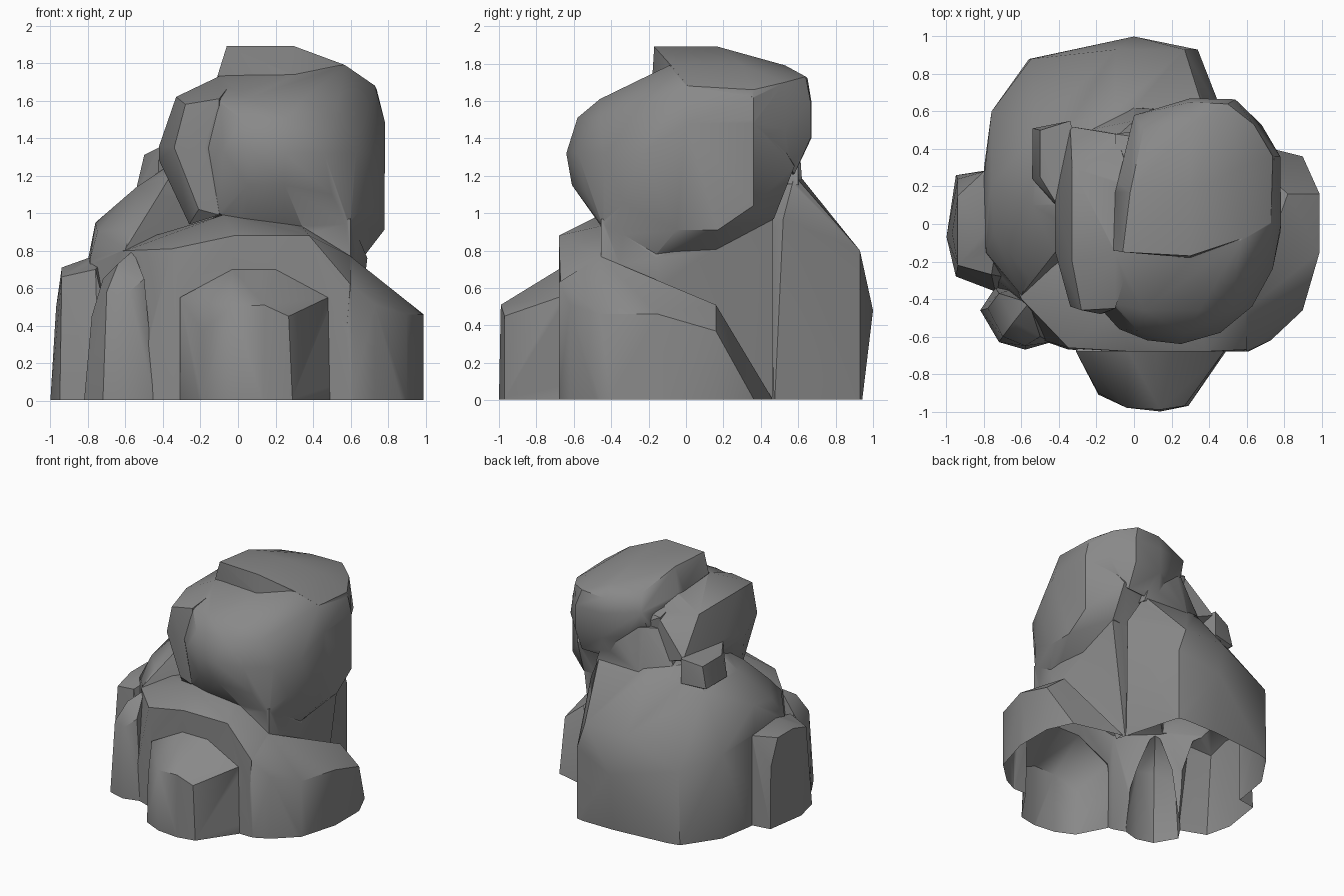
import bpy, bmesh
from math import radians

SINK = -0.1  # stones run slightly below ground, then get trimmed open at z = 0


def stone(name, foot, body):
    """Faceted convex stone: ground outline (x, y) plus shaping points (x, y, z)."""
    bm = bmesh.new()
    for x, y in foot:
        bm.verts.new((x, y, SINK))
        bm.verts.new((x, y, 0.01))
    for p in body:
        bm.verts.new(p)
    bmesh.ops.convex_hull(bm, input=bm.verts[:])
    loose = [v for v in bm.verts if not v.link_faces]
    bmesh.ops.delete(bm, geom=loose, context='VERTS')
    bmesh.ops.recalc_face_normals(bm, faces=bm.faces[:])
    me = bpy.data.meshes.new(name)
    bm.to_mesh(me)
    bm.free()
    ob = bpy.data.objects.new(name, me)
    bpy.context.collection.objects.link(ob)
    return ob


parts = []

# Front base
parts.append(stone("front_base",
    [(-0.35, -0.67), (0.6, -0.68), (-0.55, -0.6), (-0.8, -0.25), (-0.8, 0.3), (0.47, 0.47), (0.62, 0.1)],
    [(-0.35, -0.66, 0.81), (-0.02, -0.68, 0.88), (0.38, -0.68, 0.88), (0.6, -0.67, 0.62),
     (-0.08, -0.46, 0.99), (0.34, -0.46, 0.93), (0.6, -0.46, 0.77), (0.67, -0.15, 0.62),
     (0.45, 0.45, 0.95), (-0.6, -0.4, 0.8), (-0.78, 0.0, 0.78)]))

# Core carrying the top boulder, with a ledge corner at the front right
parts.append(stone("core", [(0.465, 0.465), (0.3, 0.3), (0.3, -0.2)],
    [(0.34, -0.455, 0.6), (0.34, -0.455, 0.95), (0.6, -0.455, 0.7), (0.6, -0.455, 0.97),
     (0.67, -0.16, 0.6), (0.69, -0.16, 0.76), (0.6, 0.16, 0.8), (0.6, 0.465, 0.97), (0.2, 0.45, 0.97)]))

# Low lobe on the right
parts.append(stone("right_lobe",
    [(0.55, -0.67), (0.61, -0.68), (0.73, -0.62), (0.9, -0.46), (0.99, -0.15), (0.99, 0.16), (0.9, 0.36), (0.5, 0.46)],
    [(0.6, -0.68, 0.63), (0.73, -0.62, 0.51), (0.9, -0.46, 0.46), (0.99, -0.15, 0.46),
     (0.99, 0.16, 0.37), (0.6, -0.46, 0.77), (0.67, -0.15, 0.61), (0.82, 0.16, 0.51)]))

# Broad hill at the back and left
parts.append(stone("back_hill",
    [(0.47, 0.47), (0.34, 0.93), (0.0, 0.93), (-0.56, 0.88), (-0.75, 0.6), (-0.8, 0.3), (-0.8, -0.2), (-0.5, -0.55)],
    [(0.0, 1.0, 0.48), (0.34, 0.93, 0.59), (0.27, 0.93, 0.8), (-0.1, 0.93, 0.8), (-0.55, 0.88, 0.6),
     (-0.76, 0.6, 0.7), (-0.8, 0.25, 0.75), (-0.76, 0.2, 0.95), (-0.75, -0.05, 0.9), (-0.79, -0.15, 0.75),
     (-0.6, -0.38, 0.81), (-0.56, -0.28, 0.93), (-0.42, -0.15, 1.1), (-0.54, 0.1, 1.14), (-0.52, 0.5, 1.1),
     (0.5, 0.52, 0.97), (0.38, 0.58, 1.2), (-0.1, 0.6, 1.21), (-0.3, 0.45, 1.26), (-0.3, 0.1, 1.3)]))

# Neck filling the gap between hill, boulder and crown
parts.append(stone("neck", [],
    [(-0.25, 0.5, 1.2), (0.4, 0.6, 1.15), (0.0, 0.62, 1.18), (0.0, 0.55, 1.52), (0.3, 0.6, 1.45),
     (-0.1, 0.46, 1.5), (-0.2, 0.2, 1.2), (0.4, 0.2, 1.2), (0.1, 0.2, 1.5)]))

# Large rounded boulder with its front bulge
parts.append(stone("top_boulder", [],
    [(0.0, -0.44, 0.93), (0.35, -0.44, 0.91), (0.6, -0.44, 0.92), (0.68, -0.16, 0.78), (0.6, 0.16, 0.78),
     (0.6, 0.47, 0.97), (-0.15, 0.4, 0.95), (0.78, -0.05, 0.91), (0.78, 0.17, 0.91), (0.78, 0.36, 1.04),
     (-0.1, -0.46, 1.0), (0.05, -0.58, 1.15), (0.25, -0.61, 1.15), (0.5, -0.53, 1.1), (0.69, -0.33, 1.05),
     (-0.17, -0.46, 1.35), (-0.08, -0.56, 1.33), (0.07, -0.62, 1.32), (0.25, -0.64, 1.32),
     (0.46, -0.58, 1.32), (0.63, -0.44, 1.32), (0.74, -0.24, 1.32), (0.785, 0.0, 1.48),
     (0.02, -0.57, 1.5), (0.27, -0.58, 1.51), (0.52, -0.46, 1.51), (0.05, -0.46, 1.61), (0.35, -0.46, 1.61),
     (-0.12, -0.42, 1.61), (-0.1, -0.15, 1.73), (0.29, -0.2, 1.73), (0.57, -0.09, 1.79), (0.73, 0.0, 1.68),
     (0.73, 0.17, 1.67), (0.78, 0.36, 1.5), (0.75, 0.36, 1.62), (0.58, 0.58, 1.25), (-0.1, 0.48, 1.6)]))

# Crown resting on top
parts.append(stone("crown", [],
    [(-0.06, -0.15, 1.89), (0.3, -0.17, 1.89), (0.3, 0.17, 1.89), (-0.02, 0.17, 1.88),
     (0.57, -0.08, 1.79), (0.57, 0.3, 1.79), (0.3, 0.53, 1.79), (0.05, 0.5, 1.77),
     (0.73, 0.01, 1.68), (0.74, 0.36, 1.66), (0.64, 0.53, 1.7), (0.5, 0.64, 1.73), (0.3, 0.65, 1.72), (0.0, 0.58, 1.65),
     (0.78, 0.36, 1.48), (0.68, 0.53, 1.45), (0.54, 0.665, 1.6), (0.3, 0.67, 1.6),
     (0.3, 0.67, 1.4), (0.54, 0.665, 1.4), (0.54, 0.58, 1.21), (0.25, 0.57, 1.2), (-0.02, 0.5, 1.45),
     (-0.1, 0.17, 1.7), (-0.11, -0.14, 1.73), (0.3, -0.18, 1.73)]))

# Upright slab beside the boulder
parts.append(stone("side_slab", [],
    [(-0.28, -0.46, 1.58), (-0.1, -0.45, 1.61), (-0.34, -0.44, 1.35), (-0.18, -0.48, 1.35),
     (-0.21, -0.45, 1.02), (-0.1, -0.46, 0.99), (-0.26, -0.36, 0.94), (-0.33, -0.2, 1.62), (-0.33, 0.3, 1.62),
     (-0.42, -0.15, 1.36), (-0.42, 0.12, 1.36), (-0.42, -0.15, 1.28), (-0.42, 0.12, 1.28),
     (-0.34, 0.52, 1.33), (-0.1, 0.48, 1.58), (0.0, 0.47, 1.2), (-0.1, -0.15, 1.73), (0.0, -0.12, 1.74), (0.0, 0.2, 1.72)]))

# Small wedge at the back left
parts.append(stone("back_wedge", [],
    [(-0.54, 0.51, 1.14), (-0.54, 0.24, 1.14), (-0.5, 0.5, 1.31), (-0.5, 0.25, 1.31), (-0.42, 0.12, 1.35),
     (-0.34, 0.55, 1.35), (-0.34, 0.55, 1.15), (-0.25, 0.2, 1.35), (-0.3, 0.3, 1.0), (-0.43, 0.1, 1.1)]))

# Boulder in front
parts.append(stone("front_boulder",
    [(-0.31, -0.6), (-0.31, -0.68), (-0.19, -0.91), (-0.04, -0.98), (0.14, -1.0), (0.29, -0.97), (0.49, -0.68), (0.49, -0.6)],
    [(-0.31, -0.68, 0.55), (-0.19, -0.9, 0.37), (-0.04, -0.98, 0.5), (0.14, -0.99, 0.51), (0.27, -0.97, 0.45),
     (0.48, -0.68, 0.55), (-0.03, -0.68, 0.7), (0.2, -0.68, 0.7), (0.1, -0.6, 0.7), (-0.25, -0.6, 0.56), (0.45, -0.6, 0.56)]))

# Narrow leaning stone at the front left
parts.append(stone("leaning_stone",
    [(-0.74, -0.34), (-0.82, -0.46), (-0.72, -0.63), (-0.58, -0.67), (-0.44, -0.63), (-0.5, -0.3)],
    [(-0.78, -0.45, 0.45), (-0.72, -0.37, 0.65), (-0.64, -0.52, 0.73), (-0.58, -0.65, 0.58),
     (-0.7, -0.6, 0.58), (-0.56, -0.42, 0.8), (-0.5, -0.6, 0.65)]))

# Boulder on the left
parts.append(stone("left_boulder",
    [(-0.7, 0.3), (-0.95, 0.26), (-1.0, -0.07), (-0.95, -0.28), (-0.74, -0.36), (-0.6, -0.3)],
    [(-0.94, 0.24, 0.5), (-0.97, -0.05, 0.5), (-0.94, 0.15, 0.71), (-0.94, -0.05, 0.71), (-0.94, -0.22, 0.66),
     (-0.8, 0.28, 0.74), (-0.8, -0.05, 0.76), (-0.76, -0.27, 0.7), (-0.7, 0.1, 0.76)]))

# Merge the stones into one shell
rock = parts[0]
rock.name = "rock_pile"
bpy.context.view_layer.objects.active = rock
for other in parts[1:]:
    mod = rock.modifiers.new("merge", 'BOOLEAN')
    mod.operation = 'UNION'
    mod.solver = 'EXACT'
    mod.object = other
    bpy.ops.object.modifier_apply(modifier=mod.name)
    bpy.data.objects.remove(other)

# Trim at ground level, leaving the underside open
bm = bmesh.new()
bm.from_mesh(rock.data)
bmesh.ops.bisect_plane(bm, geom=bm.verts[:] + bm.edges[:] + bm.faces[:],
                       plane_co=(0, 0, 0.003), plane_no=(0, 0, 1), clear_inner=True)
bm.to_mesh(rock.data)
bm.free()

# Dark stone grey
grey = bpy.data.materials.new("stone_grey")
grey.diffuse_color = (0.25, 0.25, 0.25, 1)
rock.data.materials.clear()
rock.data.materials.append(grey)

rock.select_set(True)
bpy.ops.object.shade_smooth_by_angle(angle=radians(35))
